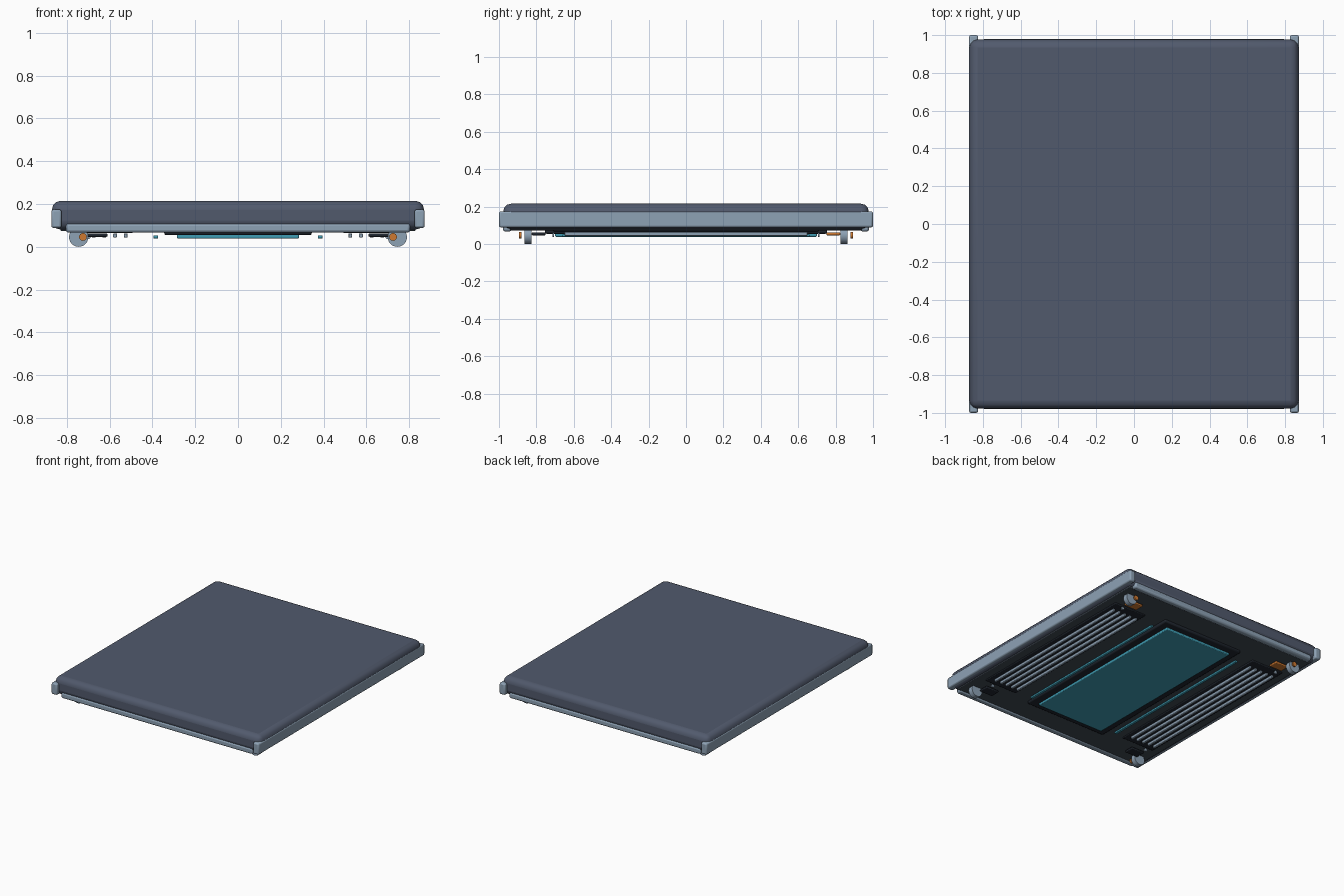
import bpy
import math

if "Cube" in bpy.data.objects:
    bpy.data.objects.remove(bpy.data.objects["Cube"])


def material(name, rgb):
    m = bpy.data.materials.new(name)
    m.diffuse_color = (*rgb, 1)
    m.use_nodes = True
    m.node_tree.nodes["Principled BSDF"].inputs["Base Color"].default_value = m.diffuse_color
    return m


SLATE = material("slate", (0.083, 0.102, 0.152))
STEEL = material("steel grey", (0.27, 0.36, 0.46))
DARK = material("dark underside", (0.052, 0.068, 0.088))
BLACK = material("near black", (0.014, 0.019, 0.028))
TEAL = material("teal", (0.05, 0.34, 0.46))
ORANGE = material("orange", (0.62, 0.19, 0.03))


def finish(ob, name, mat, bevel, segments):
    ob.name = name
    ob.data.materials.append(mat)
    if bevel:
        mod = ob.modifiers.new("edge", "BEVEL")
        mod.width = bevel
        mod.segments = segments
        mod.limit_method = "ANGLE"
    bpy.ops.object.shade_smooth_by_angle(angle=math.radians(25))
    return ob


def box(name, mat, x, y, z, bevel=0.0, segments=2):
    """Box from (min, max) ranges."""
    (x0, x1), (y0, y1), (z0, z1) = sorted(x), sorted(y), sorted(z)
    bpy.ops.mesh.primitive_cube_add(
        size=1, location=((x0 + x1) / 2, (y0 + y1) / 2, (z0 + z1) / 2))
    ob = bpy.context.object
    ob.scale = (x1 - x0, y1 - y0, z1 - z0)
    bpy.ops.object.transform_apply(location=False, rotation=False, scale=True)
    return finish(ob, name, mat, bevel, segments)


def disc(name, mat, loc, radius, depth, bevel=0.0):
    """Cylinder with its axis along y."""
    bpy.ops.mesh.primitive_cylinder_add(
        vertices=24, radius=radius, depth=depth, location=loc,
        rotation=(math.pi / 2, 0, 0))
    return finish(bpy.context.object, name, mat, bevel, 2)


# Main slab and its underside
box("slab", SLATE, (-0.870, 0.870), (-0.977, 0.977), (0.08, 0.215), 0.042, 3)
box("underside_panel", DARK, (-0.83, 0.83), (-0.94, 0.94), (0.073, 0.1), 0.006)

# Centre plate in a black frame
box("centre_frame", BLACK, (-0.345, 0.345), (-0.755, 0.755), (0.054, 0.08), 0.01)
box("centre_plate", TEAL, (-0.285, 0.285), (-0.70, 0.70), (0.038, 0.06), 0.006)

# Rails across the front and back
for end, s in (("front", -1), ("back", 1)):
    box(end + "_rail", STEEL, (-0.805, 0.805), (s * 0.932, s * 0.979),
        (0.066, 0.11), 0.012)

for side, s in (("left", -1), ("right", 1)):
    # Long side rail and light strip
    box(side + "_rail", STEEL, (s * 0.825, s * 0.873), (-1, 1),
        (0.088, 0.174), 0.01)
    box(side + "_strip", TEAL, (s * 0.374, s * 0.396), (-0.66, 0.66),
        (0.038, 0.053), 0.004)

    # Vent with five slats
    box(side + "_vent", BLACK, (s * 0.49, s * 0.765), (-0.71, 0.71),
        (0.064, 0.08), 0.006)
    for i in range(5):
        x = s * (0.525 + 0.05 * i)
        box(f"{side}_slat_{i + 1}", STEEL, (x - 0.009, x + 0.009),
            (-0.65, 0.65), (0.043, 0.063), 0.004)

    # Corner wheels with caps, pins and pads
    for end, t in (("front", -1), ("back", 1)):
        tag = f"{side}_{end}"
        disc(tag + "_wheel", STEEL, (s * 0.745, t * 0.845, 0.045),
             0.045, 0.038)
        disc(tag + "_cap", ORANGE, (s * 0.725, t * 0.886, 0.046), 0.018, 0.012)
        disc(tag + "_pin", STEEL, (s * 0.70, t * 0.71, 0.048), 0.012, 0.01)
        box(tag + "_pad", ORANGE if t > 0 else BLACK, (s * 0.61, s * 0.72),
            (t * 0.75, t * 0.825), (0.046, 0.062), 0.006)
